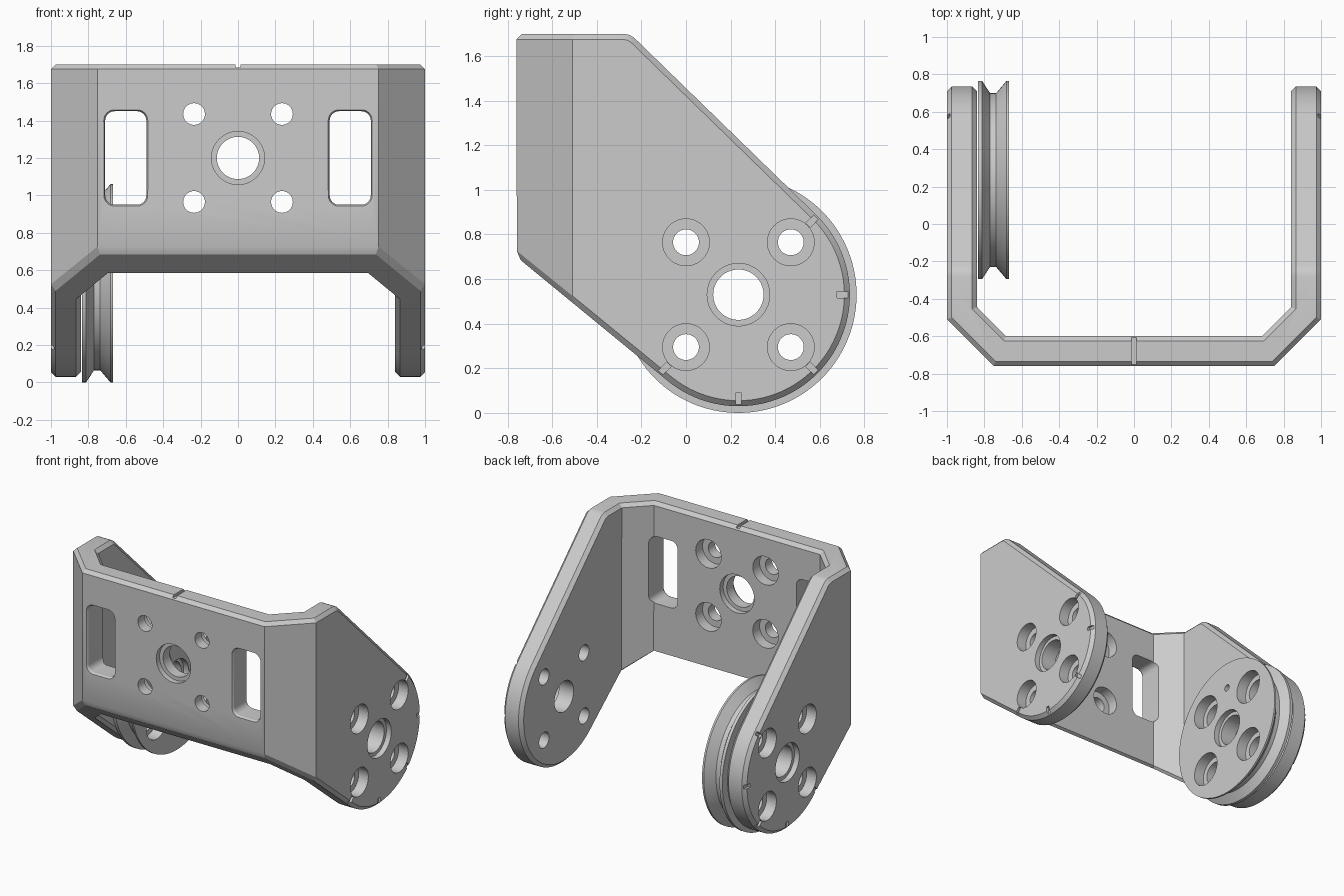
import bpy, bmesh
from math import cos, sin, pi, radians

if "Cube" in bpy.data.objects:
    bpy.data.objects.remove(bpy.data.objects["Cube"])

CY, CZ = 0.235, 0.53            # pivot axis of the arms (y, z)
CORNERS = [(a, b) for a in (-0.235, 0.235) for b in (-0.235, 0.235)]


def place(axis, a, u, v):
    # a runs along the axis, u and v across it
    return {'x': (a, u, v), 'y': (u, a, v), 'z': (u, v, a)}[axis]


def loft(bm, rings):
    rings = [[bm.verts.new(p) for p in ring] for ring in rings]
    n = len(rings[0])
    for r0, r1 in zip(rings, rings[1:]):
        for i in range(n):
            j = (i + 1) % n
            bm.faces.new((r0[i], r0[j], r1[j], r1[i]))
    bm.faces.new(rings[0][::-1])
    bm.faces.new(rings[-1])


def prism(bm, axis, pts, lo, hi):
    loft(bm, [[place(axis, a, u, v) for u, v in pts] for a in (lo, hi)])


def lathe(bm, axis, c, profile, segs=40):
    loft(bm, [[place(axis, a, c[0] + r * cos(2 * pi * i / segs), c[1] + r * sin(2 * pi * i / segs))
               for i in range(segs)] for a, r in profile])


def make(name, bm):
    bmesh.ops.recalc_face_normals(bm, faces=bm.faces[:])
    me = bpy.data.meshes.new(name)
    bm.to_mesh(me)
    bm.free()
    ob = bpy.data.objects.new(name, me)
    bpy.context.collection.objects.link(ob)
    return ob


def boolean(ob, cutter, op):
    m = ob.modifiers.new("cut", 'BOOLEAN')
    m.operation, m.solver, m.object = op, 'EXACT', cutter
    bpy.context.view_layer.objects.active = ob
    bpy.ops.object.modifier_apply(modifier=m.name)
    bpy.data.objects.remove(cutter)


def rounded_rect(cx, cz, hw, hh, r):
    pts = []
    for k, (sx, sz) in enumerate(((1, 1), (-1, 1), (-1, -1), (1, -1))):
        for i in range(7):
            t = radians(90 * k + 15 * i)
            pts.append((cx + sx * (hw - r) + r * cos(t), cz + sz * (hh - r) + r * sin(t)))
    return pts


# bracket: U-shaped plan intersected with the side outline
half = [(1, 0.9), (1, -0.51), (0.75, -0.76)]
inner = [(0.684, -0.60), (0.84, -0.444), (0.84, 0.9)]
bm = bmesh.new()
prism(bm, 'z', half[::-1] and [(-x, y) for x, y in half] + half[::-1] + inner[::-1]
      + [(-x, y) for x, y in inner], -0.3, 2.0)
bracket = make("bracket", bm)

R, N = 0.5, 56
a0, a1 = radians(-129.4), radians(45.8)
arc = [(CY + R * cos(a0 + (a1 - a0) * i / N), CZ + R * sin(a0 + (a1 - a0) * i / N)) for i in range(N + 1)]
side = arc + [(-0.222, 1.672), (-0.236, 1.685), (-0.255, 1.695), (-0.28, 1.70), (-1.0, 1.70), (-1.0, 0.897)]
bm = bmesh.new()
prism(bm, 'x', side, -1.3, 1.3)
boolean(bracket, make("side_outline", bm), 'INTERSECT')

# chamfer all around the rim
bm = bmesh.new()
bm.from_mesh(bracket.data)
bmesh.ops.remove_doubles(bm, verts=bm.verts[:], dist=1e-5)
bm.normal_update()


def is_rim(f):
    n = f.normal
    return abs(n.x) < 1e-3 and (abs(n.z) > 1e-3 or f.calc_center_median().y > 0)


rim = [e for e in bm.edges if len(e.link_faces) == 2 and is_rim(e.link_faces[0]) != is_rim(e.link_faces[1])]
bmesh.ops.bevel(bm, geom=rim, offset=0.025, offset_type='OFFSET', segments=1, profile=0.5,
                affect='EDGES', clamp_overlap=False)
bm.to_mesh(bracket.data)
bm.free()

# arm holes and index marks, front plate holes, slots and top mark
bm = bmesh.new()
for s in (1, -1):
    lathe(bm, 'x', (CY, CZ), [(s * 1.1, 0.14), (s * 0.96, 0.14), (s * 0.96, 0.113), (s * 0.8, 0.113)], 56)
    for dy, dz in CORNERS:
        lathe(bm, 'x', (CY + dy, CZ + dz), [(s * 1.1, 0.105), (s * 0.92, 0.105), (s * 0.92, 0.058), (s * 0.8, 0.058)])
    for deg in (-135, -90, -45, 0, 45):
        c, d = cos(radians(deg)), sin(radians(deg))
        prism(bm, 'x', [(CY + r * c - w * d, CZ + r * d + w * c) for r, w in
                        ((0.441, -0.014), (0.54, -0.014), (0.54, 0.014), (0.441, 0.014))], s * 0.983, s * 1.05)
    cx = s * 0.6
    loft(bm, [[(x, y, z) for x, z in rounded_rect(cx, 1.2, 0.11 + g, 0.25 + g, 0.05 + g)]
              for y, g in ((-0.85, 0.008), (-0.76, 0.008), (-0.745, 0), (-0.45, 0))])
lathe(bm, 'y', (0, 1.2), [(-0.85, 0.142), (-0.72, 0.142), (-0.72, 0.113), (-0.64, 0.113),
                          (-0.64, 0.142), (-0.5, 0.142)], 56)
for dx, dz in CORNERS:
    lathe(bm, 'y', (dx, 1.2 + dz), [(-0.85, 0.058), (-0.68, 0.058), (-0.68, 0.105), (-0.5, 0.105)])
prism(bm, 'z', [(-0.013, -0.752), (0.013, -0.752), (0.013, -0.608), (-0.013, -0.608)], 1.682, 1.8)
boolean(bracket, make("bracket_cutters", bm), 'DIFFERENCE')

# grooved wheel beside the left arm
bm = bmesh.new()
lathe(bm, 'x', (CY, CZ), [(-0.835, 0.53), (-0.812, 0.53), (-0.77, 0.465), (-0.737, 0.465),
                          (-0.682, 0.53), (-0.668, 0.53)], 112)
wheel = make("grooved_wheel", bm)
bm = bmesh.new()
lathe(bm, 'x', (CY, CZ), [(-0.6, 0.14), (-0.71, 0.14), (-0.71, 0.113), (-0.9, 0.113)], 56)
for dy, dz in CORNERS:
    lathe(bm, 'x', (CY + dy, CZ + dz), [(-0.6, 0.125), (-0.75, 0.125), (-0.75, 0.085), (-0.9, 0.085)])
lathe(bm, 'x', (CY, CZ + 0.33), [(-0.6, 0.025), (-0.9, 0.025)], 20)
boolean(wheel, make("wheel_cutters", bm), 'DIFFERENCE')

# smooth round surfaces, keep edges sharp
for ob in (bracket, wheel):
    bpy.ops.object.select_all(action='DESELECT')
    ob.select_set(True)
    bpy.context.view_layer.objects.active = ob
    bpy.ops.object.shade_smooth_by_angle(angle=radians(25))
